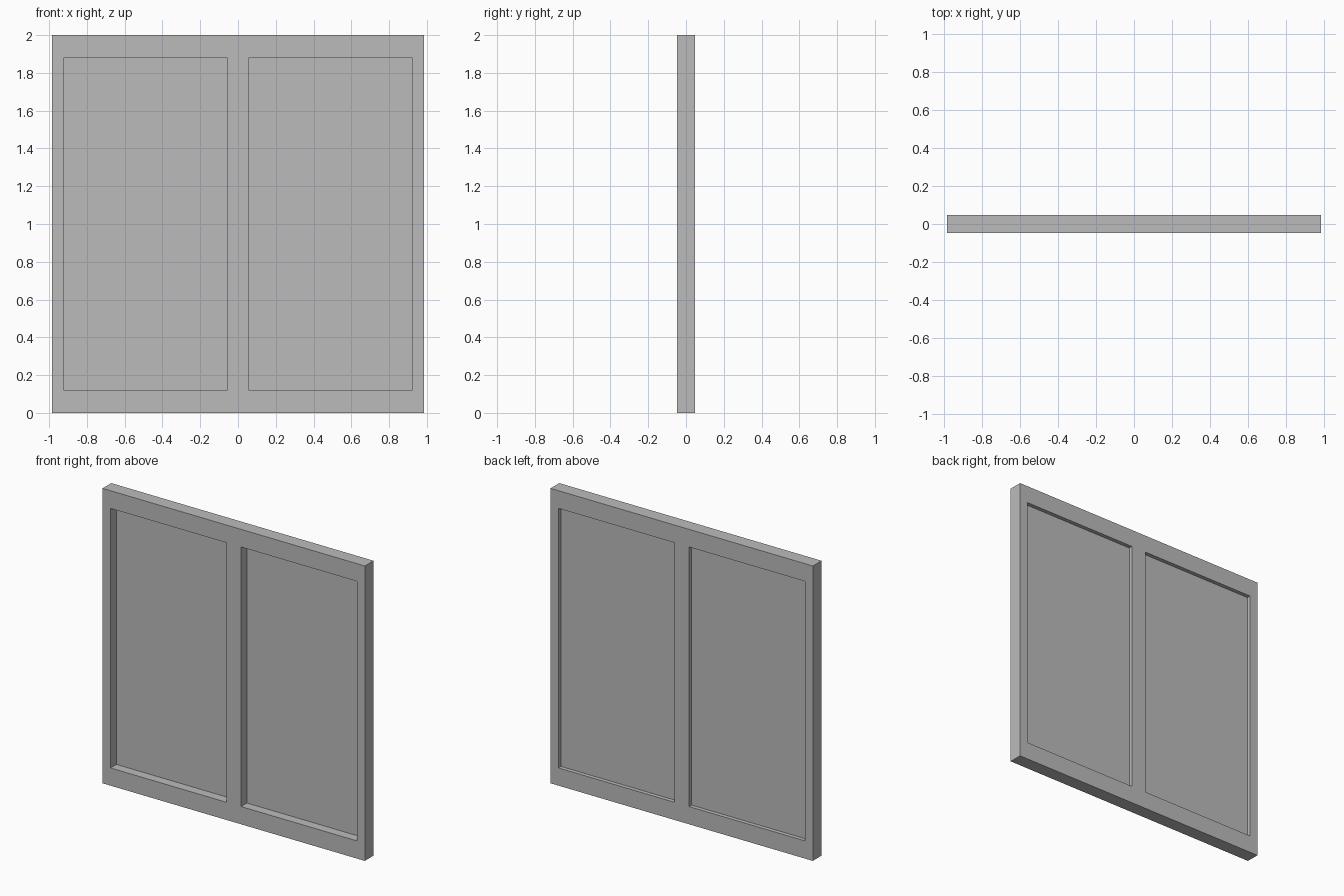
import bpy
import bmesh
from mathutils import Vector

if "Cube" in bpy.data.objects:
    bpy.data.objects.remove(bpy.data.objects["Cube"], do_unlink=True)

WIDTH, DEPTH, HEIGHT = 1.968, 0.093, 2.0
PANE_IN, PANE_OUT = 0.055, 0.924      # pane edges measured from the centre
PANE_LOW, PANE_HIGH = 0.12, 1.88
FRONT_RECESS, BACK_RECESS = 0.063, 0.027

# Single grey material
grey = bpy.data.materials.new("plain_grey")
grey.use_nodes = True
colour = (0.5, 0.5, 0.5, 1)
grey.diffuse_color = colour
grey.node_tree.nodes["Principled BSDF"].inputs["Base Color"].default_value = colour

# Solid slab
bm = bmesh.new()
bmesh.ops.create_cube(bm, size=1)
bmesh.ops.scale(bm, vec=(WIDTH, DEPTH, HEIGHT), verts=bm.verts)
bmesh.ops.translate(bm, vec=(0, 0, HEIGHT / 2), verts=bm.verts)


def cut(point, normal):
    geom = bm.verts[:] + bm.edges[:] + bm.faces[:]
    bmesh.ops.bisect_plane(bm, geom=geom, plane_co=point, plane_no=normal)


# Score the stile and rail lines
for x in (-PANE_OUT, -PANE_IN, PANE_IN, PANE_OUT):
    cut((x, 0, 0), (1, 0, 0))
for z in (PANE_LOW, PANE_HIGH):
    cut((0, 0, z), (0, 0, 1))


def is_pane(face, side):
    c = face.calc_center_median()
    return (face.normal.dot(Vector((0, side, 0))) > 0.9
            and PANE_IN < abs(c.x) < PANE_OUT
            and PANE_LOW < c.z < PANE_HIGH)


# Sink both panes, deeper on the front than on the back
bm.normal_update()
for side, recess in ((-1, FRONT_RECESS), (1, BACK_RECESS)):
    panes = [f for f in bm.faces if is_pane(f, side)]
    bmesh.ops.inset_individual(bm, faces=panes, thickness=0, depth=-recess)
    bm.normal_update()

mesh = bpy.data.meshes.new("window_frame")
bm.to_mesh(mesh)
bm.free()
mesh.materials.append(grey)
frame = bpy.data.objects.new("window_frame", mesh)
bpy.context.collection.objects.link(frame)
